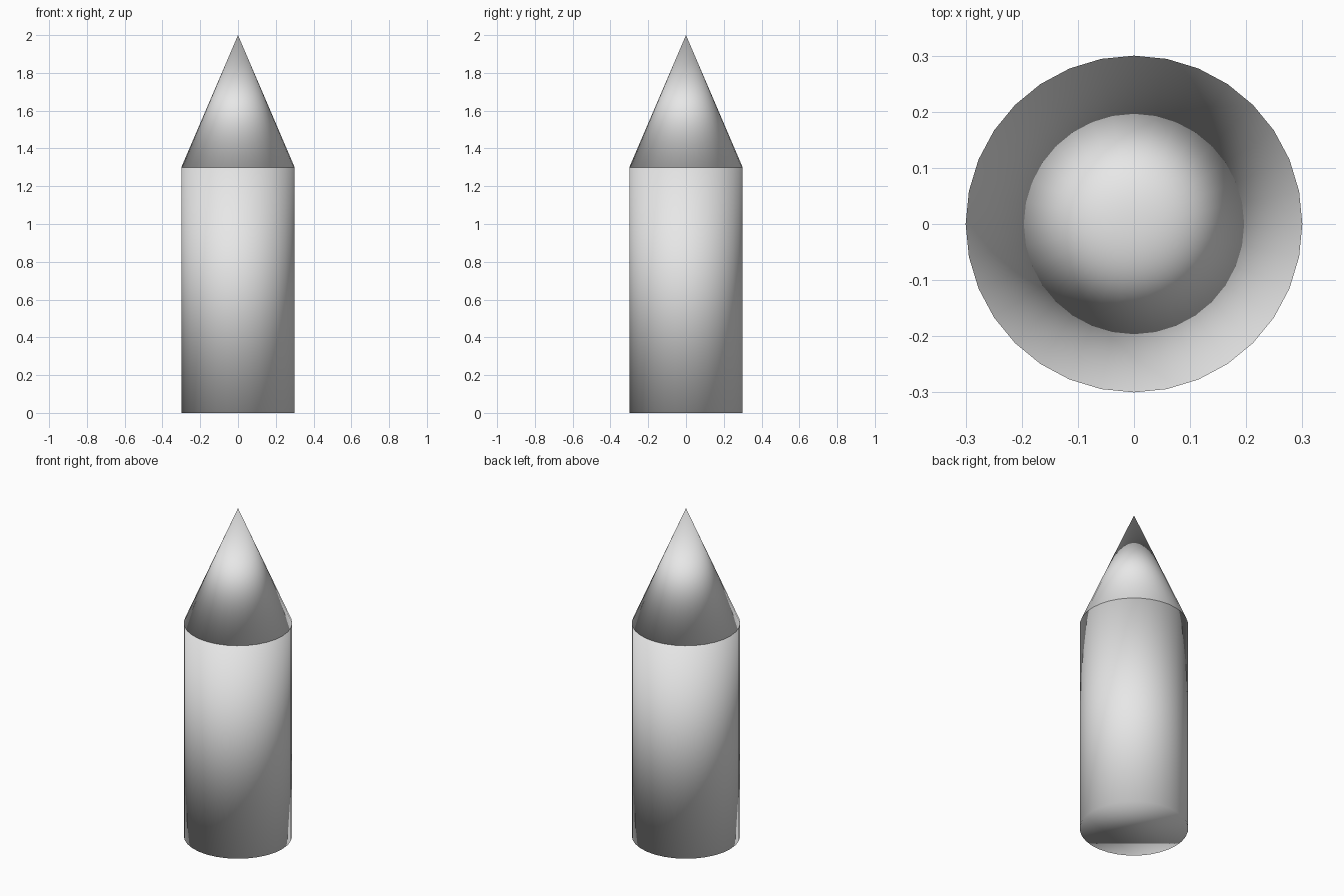
import bpy

cube = bpy.data.objects.get("Cube")
if cube:
    bpy.data.objects.remove(cube, do_unlink=True)

SIDES = 32
RADIUS = 0.3
BODY_TOP = 1.3
TIP = 2.0

grey = bpy.data.materials.new("light_grey")
grey.use_nodes = True
colour = (0.8, 0.8, 0.8, 1)
grey.diffuse_color = colour
grey.node_tree.nodes["Principled BSDF"].inputs["Base Color"].default_value = colour


def solid(name, bottom, top, top_radius):
    """Round part between two heights, smooth all over including its caps."""
    bpy.ops.mesh.primitive_cone_add(
        vertices=SIDES, radius1=RADIUS, radius2=top_radius,
        depth=top - bottom, location=(0, 0, (bottom + top) / 2))
    part = bpy.context.object
    part.name = part.data.name = name
    part.data.materials.append(grey)
    bpy.ops.object.shade_smooth()
    return part


# Straight body and pointed tip
solid("body", 0, BODY_TOP, RADIUS)
solid("pointed_tip", BODY_TOP, TIP, 0)
